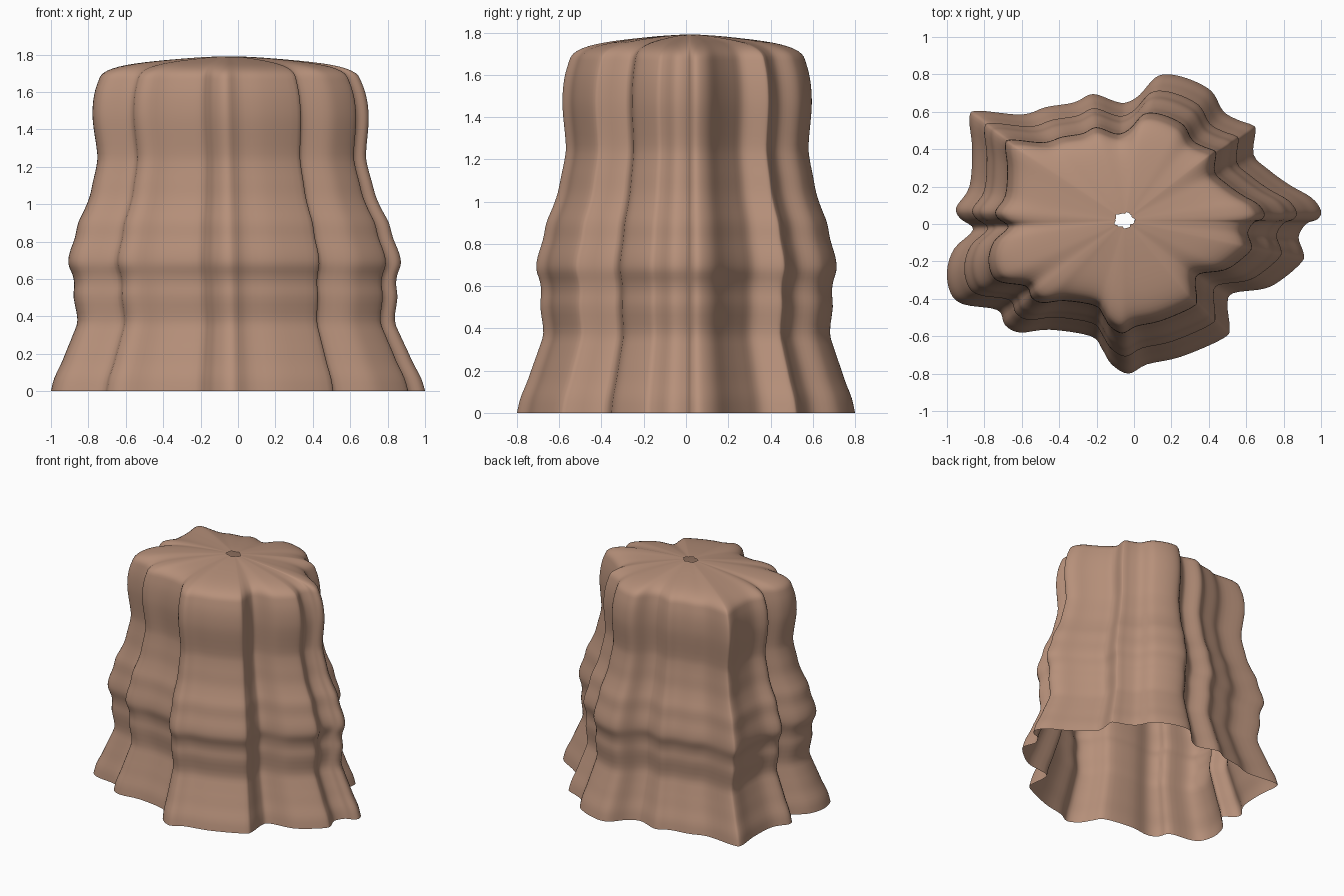
import bpy
from mathutils import Vector

if "Cube" in bpy.data.objects:
    bpy.data.objects.remove(bpy.data.objects["Cube"])

# Rippled plan outline at the base, counter-clockwise
OUTLINE = [
    (1.0, .07), (.95, .14), (.83, .21), (.72, .29), (.64, .37), (.65, .5),
    (.63, .53), (.56, .555), (.48, .6), (.43, .69), (.38, .735), (.28, .78),
    (.18, .8), (.11, .78), (.03, .69), (-.04, .65), (-.1, .655), (-.22, .695),
    (-.32, .65), (-.47, .625), (-.6, .585), (-.83, .605), (-.88, .57),
    (-.865, .4), (-.88, .2), (-.95, .09), (-.93, .03), (-.86, -.03),
    (-.96, -.13), (-1.0, -.25), (-.98, -.37), (-.91, -.43), (-.73, -.46),
    (-.69, -.54), (-.61, -.58), (-.45, -.565), (-.23, -.6), (-.17, -.67),
    (-.12, -.75), (-.03, -.8), (.07, -.75), (.25, -.71), (.48, -.61),
    (.51, -.55), (.5, -.43), (.53, -.37), (.7, -.345), (.8, -.29),
    (.9, -.2), (.905, -.15), (.88, -.07), (.92, 0), (.98, .025)]

# Wavy side profile: (scale of the outline, height)
PROFILE = [
    (1, 0), (.98, .07), (.94, .15), (.91, .22), (.875, .3), (.848, .38),
    (.865, .5), (.86, .57), (.867, .62), (.888, .68), (.88, .74), (.85, .82),
    (.83, .9), (.795, .97), (.765, 1.04), (.745, 1.12), (.725, 1.2),
    (.718, 1.27), (.735, 1.42), (.737, 1.5), (.727, 1.58), (.705, 1.65),
    (.675, 1.7), (.59, 1.735), (.44, 1.76), (.2, 1.782), (.055, 1.79)]


def smooth_path(points, steps, closed):
    """Catmull-Rom curve through the points."""
    pts = [Vector(p) for p in points]
    n = len(pts)
    get = (lambda i: pts[i % n]) if closed else (lambda i: pts[max(0, min(n - 1, i))])
    path = []
    for i in range(n if closed else n - 1):
        a, b, c, d = (get(i + k) for k in (-1, 0, 1, 2))
        for s in range(steps):
            t = s / steps
            path.append(.5 * (2 * b + (c - a) * t + (2 * a - 5 * b + 4 * c - d) * t * t
                              + (3 * b - a - 3 * c + d) * t ** 3))
    if not closed:
        path.append(pts[-1])
    return path


# Open shell: scaled outlines stacked along the profile, small hole left on top
ring = smooth_path(OUTLINE, 4, True)
levels = smooth_path(PROFILE, 3, False)
n = len(ring)
verts = []
for s, z in levels:
    shift_x, shift_y = -.027 * z, .02 * (1 - s)
    verts += [(p.x * s + shift_x, p.y * s + shift_y, z) for p in ring]
faces = [(r * n + i, r * n + (i + 1) % n, (r + 1) * n + (i + 1) % n, (r + 1) * n + i)
         for r in range(len(levels) - 1) for i in range(n)]

mesh = bpy.data.meshes.new("rippled_shell")
mesh.from_pydata(verts, [], faces)
mesh.shade_smooth()
shell = bpy.data.objects.new("rippled_shell", mesh)
bpy.context.collection.objects.link(shell)

clay = bpy.data.materials.new("clay brown")
clay.diffuse_color = (.47, .28, .195, 1)
clay.use_nodes = True
clay.node_tree.nodes["Principled BSDF"].inputs["Base Color"].default_value = clay.diffuse_color
mesh.materials.append(clay)
